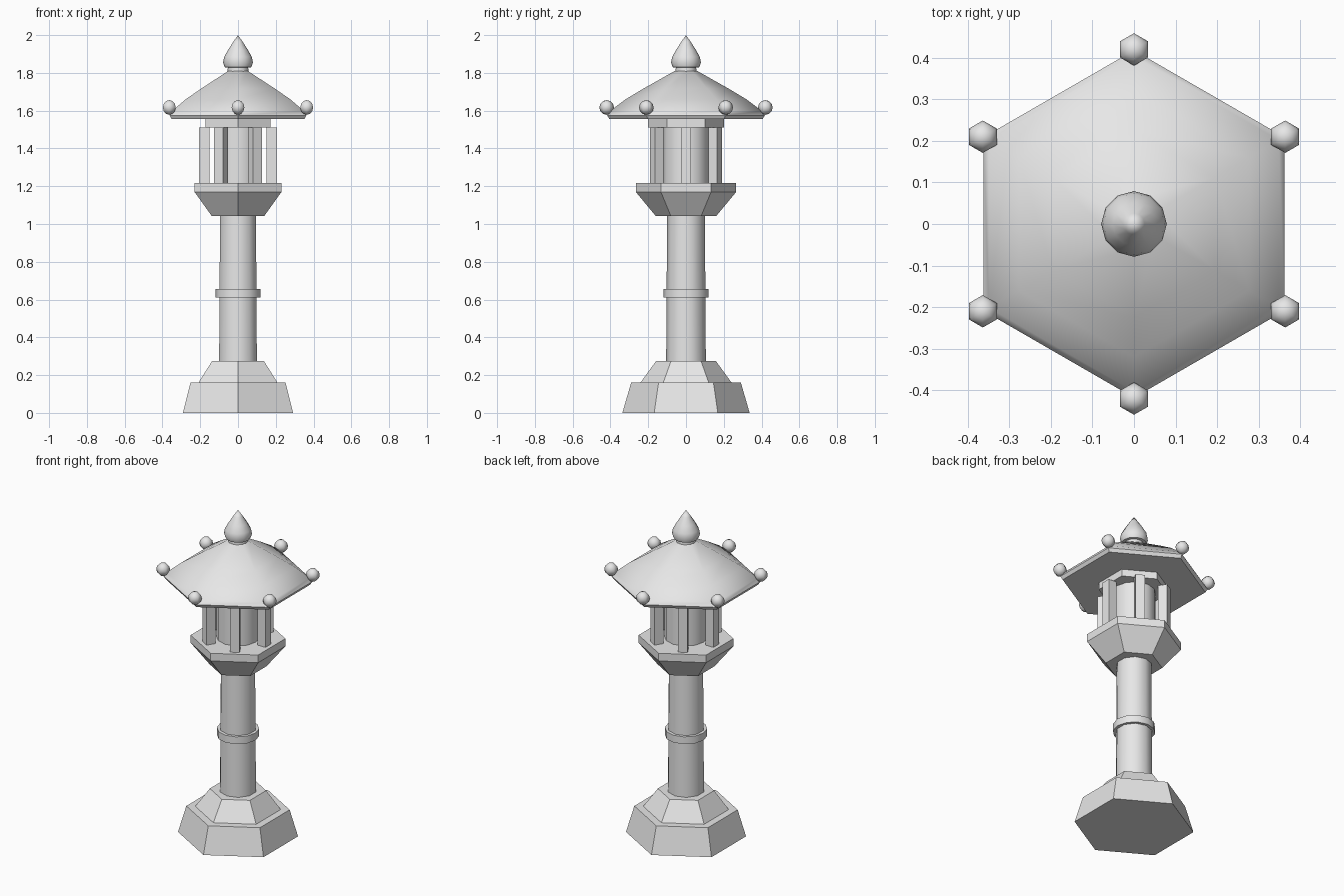
import bpy, bmesh, math
from mathutils import Matrix

if "Cube" in bpy.data.objects:
    bpy.data.objects.remove(bpy.data.objects["Cube"])

stone = bpy.data.materials.new("pale_grey_stone")
stone.diffuse_color = (0.8, 0.8, 0.8, 1)
stone.use_nodes = True
stone.node_tree.nodes["Principled BSDF"].inputs["Base Color"].default_value = stone.diffuse_color


def finish(bm, name, smooth):
    bmesh.ops.recalc_face_normals(bm, faces=bm.faces[:])
    me = bpy.data.meshes.new(name)
    bm.to_mesh(me)
    bm.free()
    ob = bpy.data.objects.new(name, me)
    bpy.context.collection.objects.link(ob)
    me.materials.append(stone)
    if smooth:
        bpy.ops.object.select_all(action='DESELECT')
        ob.select_set(True)
        bpy.context.view_layer.objects.active = ob
        bpy.ops.object.shade_smooth_by_angle(angle=math.radians(smooth))
    return ob


def lathe(name, sides, profile, smooth=0):
    """Stack n-sided rings given as (corner radius, height); a corner lies on +y."""
    bm = bmesh.new()
    rings = []
    for r, z in profile:
        if r == 0:
            rings.append([bm.verts.new((0, 0, z))])
            continue
        angles = [math.pi / 2 + math.tau * i / sides for i in range(sides)]
        rings.append([bm.verts.new((r * math.cos(a), r * math.sin(a), z)) for a in angles])
    for lo, hi in zip(rings, rings[1:]):
        for i in range(sides):
            j = (i + 1) % sides
            if len(hi) == 1:
                bm.faces.new((lo[i], lo[j], hi[0]))
            else:
                bm.faces.new((lo[i], lo[j], hi[j], hi[i]))
    for ring in (rings[0], rings[-1]):
        if len(ring) > 1:
            bm.faces.new(ring)
    return finish(bm, name, smooth)


# Stepped hexagonal base
lathe("base_lower", 6, [(0.337, 0), (0.29, 0.162)])
lathe("base_upper", 6, [(0.24, 0.162), (0.158, 0.275)])

# Shaft and its collar
lathe("shaft", 10, [(0.105, 0.27), (0.1, 1.045)], 40)
lathe("shaft_collar", 12, [(0.119, 0.61), (0.119, 0.655)], 40)

# Lamp platform
lathe("lamp_platform", 6, [(0.16, 1.042), (0.266, 1.17), (0.266, 1.217)])

# Light chamber with six posts centred on the hexagon's sides
lathe("light_core", 12, [(0.122, 1.21), (0.122, 1.53)], 40)
for k in range(6):
    bm = bmesh.new()
    bmesh.ops.create_cube(bm, size=1, matrix=Matrix.Rotation(k * math.pi / 3, 4, 'Z')
                          @ Matrix.Translation((0.179, 0, 1.362))
                          @ Matrix.Diagonal((0.054, 0.054, 0.30, 1)))
    finish(bm, f"lamp_post_{k + 1}", 0)
lathe("top_beam", 6, [(0.2, 1.512), (0.2, 1.56)])

# Hexagonal roof with a rolled eave
lathe("roof", 6, [(0.405, 1.555), (0.418, 1.575), (0.403, 1.598),
                  (0.32, 1.66), (0.225, 1.717), (0.06, 1.81)], 45)

# Ball on each roof corner
for k in range(6):
    a = math.pi / 6 + k * math.pi / 3
    bm = bmesh.new()
    bmesh.ops.create_uvsphere(bm, u_segments=6, v_segments=6, radius=0.039,
                              matrix=Matrix.Translation((0.42 * math.cos(a), 0.42 * math.sin(a), 1.617)))
    finish(bm, f"roof_ball_{k + 1}", 60)

# Pointed finial
lathe("finial", 12, [(0.056, 1.80), (0.054, 1.828), (0.07, 1.83), (0.079, 1.855),
                     (0.073, 1.885), (0.052, 1.922), (0.026, 1.963), (0, 2.0)], 40)
